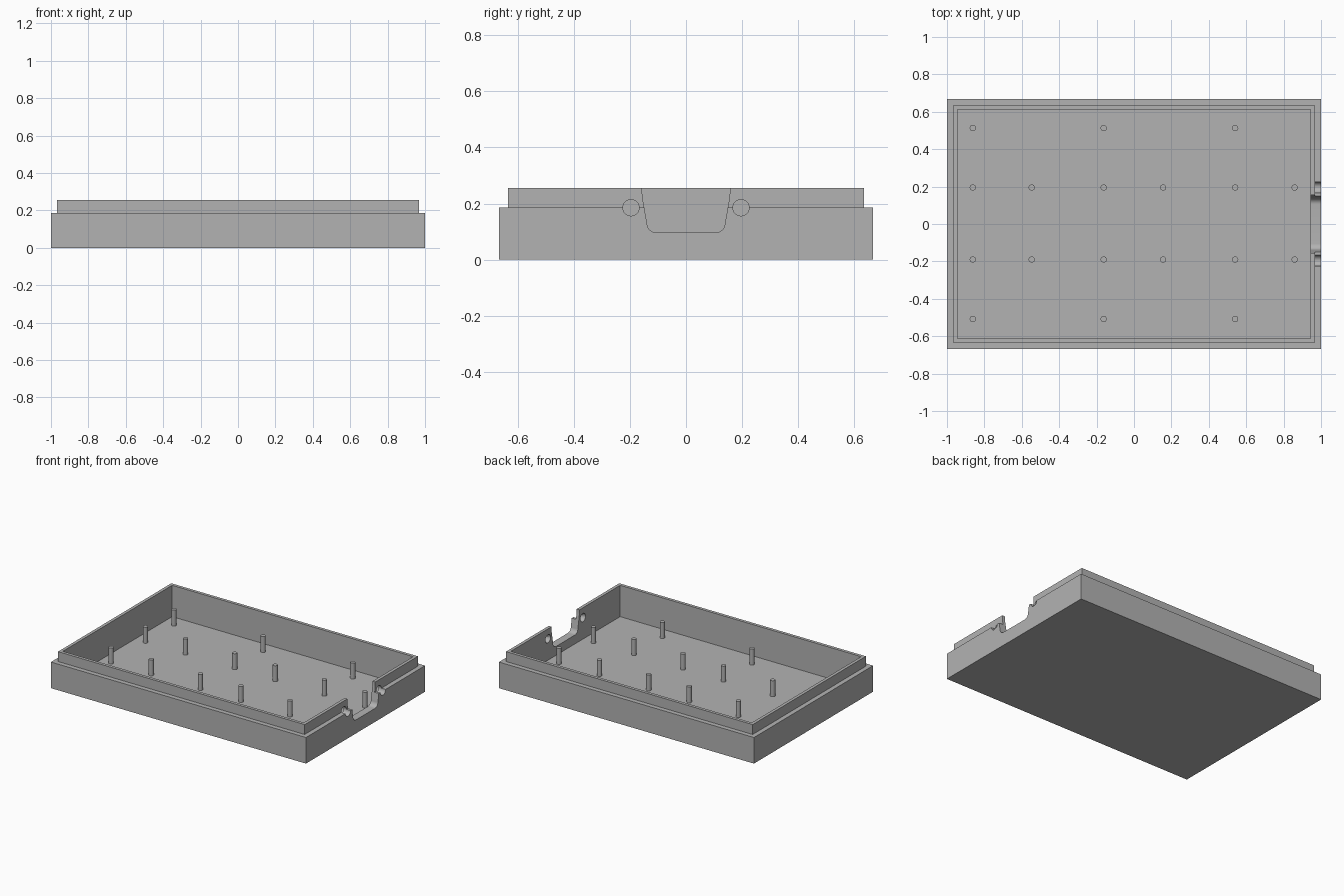
import bpy, bmesh, math
from mathutils import Matrix

cube = bpy.data.objects.get("Cube")
if cube:
    bpy.data.objects.remove(cube, do_unlink=True)

grey = bpy.data.materials.new("plain grey")
grey.use_nodes = True
grey.diffuse_color = (0.45, 0.45, 0.45, 1)
grey.node_tree.nodes["Principled BSDF"].inputs["Base Color"].default_value = (0.45, 0.45, 0.45, 1)

HALF_X, HALF_Y = 1.0, 0.667
FLOOR, LEDGE, RIM = 0.033, 0.185, 0.255


def make_object(name, bm):
    bmesh.ops.recalc_face_normals(bm, faces=bm.faces)
    mesh = bpy.data.meshes.new(name)
    bm.to_mesh(mesh)
    bm.free()
    mesh.materials.append(grey)
    obj = bpy.data.objects.new(name, mesh)
    bpy.context.scene.collection.objects.link(obj)
    return obj


def add_cylinder(bm, radius, depth, matrix):
    bmesh.ops.create_cone(bm, cap_ends=True, segments=32, radius1=radius,
                          radius2=radius, depth=depth, matrix=matrix)


# Tray: rectangular rings of (inset, height), joined from the base up and down inside
bm = bmesh.new()
rings = []
for inset, z in [(0, 0), (0, LEDGE), (0.033, LEDGE), (0.033, RIM), (0.055, RIM), (0.055, FLOOR)]:
    x, y = HALF_X - inset, HALF_Y - inset
    rings.append([bm.verts.new((sx * x, sy * y, z))
                  for sx, sy in ((-1, -1), (1, -1), (1, 1), (-1, 1))])
for low, high in zip(rings, rings[1:]):
    for i in range(4):
        j = (i + 1) % 4
        bm.faces.new((low[i], low[j], high[j], high[i]))
bm.faces.new(rings[0])
bm.faces.new(rings[-1])
tray = make_object("tray", bm)

# Plug notch cutter: tapered sides with rounded bottom corners
half = [(0.156, 0.3), (0.156, 0.235), (0.154, 0.215), (0.140, 0.135)]
half += [(0.105 + 0.034 * math.cos(a), 0.130 - 0.034 * math.sin(a))
         for a in (math.radians(d) for d in range(0, 91, 10))]
outline = half + [(-y, z) for y, z in reversed(half)]
bm = bmesh.new()
face = bm.faces.new([bm.verts.new((0.9, y, z)) for y, z in outline])
moved = bmesh.ops.extrude_face_region(bm, geom=[face])["geom"]
bmesh.ops.translate(bm, vec=(0.2, 0, 0),
                    verts=[v for v in moved if isinstance(v, bmesh.types.BMVert)])
cutters = [make_object("notch_cutter", bm)]

# Screw hole cutters on both sides of the notch
for side, y in (("right", -0.196), ("left", 0.196)):
    bm = bmesh.new()
    add_cylinder(bm, 0.029, 0.2, Matrix.Translation((1, y, LEDGE)) @ Matrix.Rotation(math.pi / 2, 4, "Y"))
    cutters.append(make_object(side + "_hole_cutter", bm))

for cutter in cutters:
    cutter.hide_render = True
    cutter.hide_set(True)
    cut = tray.modifiers.new(cutter.name, "BOOLEAN")
    cut.operation = "DIFFERENCE"
    cut.solver = "EXACT"
    cut.object = cutter

# Bake the cuts and drop the cutters
bpy.context.view_layer.update()
graph = bpy.context.evaluated_depsgraph_get()
baked = bpy.data.meshes.new_from_object(tray.evaluated_get(graph))
tray.modifiers.clear()
tray.data = baked
for cutter in cutters:
    bpy.data.objects.remove(cutter, do_unlink=True)

# Mounting posts: full inner rows, sparser outer rows
columns = [-0.862, -0.547, -0.162, 0.156, 0.541, 0.859]
rows = [(0.513, columns[::2]), (0.195, columns), (-0.19, columns), (-0.508, columns[::2])]
bottom, top = FLOOR - 0.01, 0.146
bm = bmesh.new()
for y, xs in rows:
    for x in xs:
        add_cylinder(bm, 0.0165, top - bottom, Matrix.Translation((x, y, (top + bottom) / 2)))
posts = make_object("mounting_posts", bm)

# Smooth the round surfaces, keep hard edges
for obj in (tray, posts):
    bpy.ops.object.select_all(action="DESELECT")
    obj.select_set(True)
    bpy.context.view_layer.objects.active = obj
    bpy.ops.object.shade_smooth_by_angle(angle=math.radians(30))
